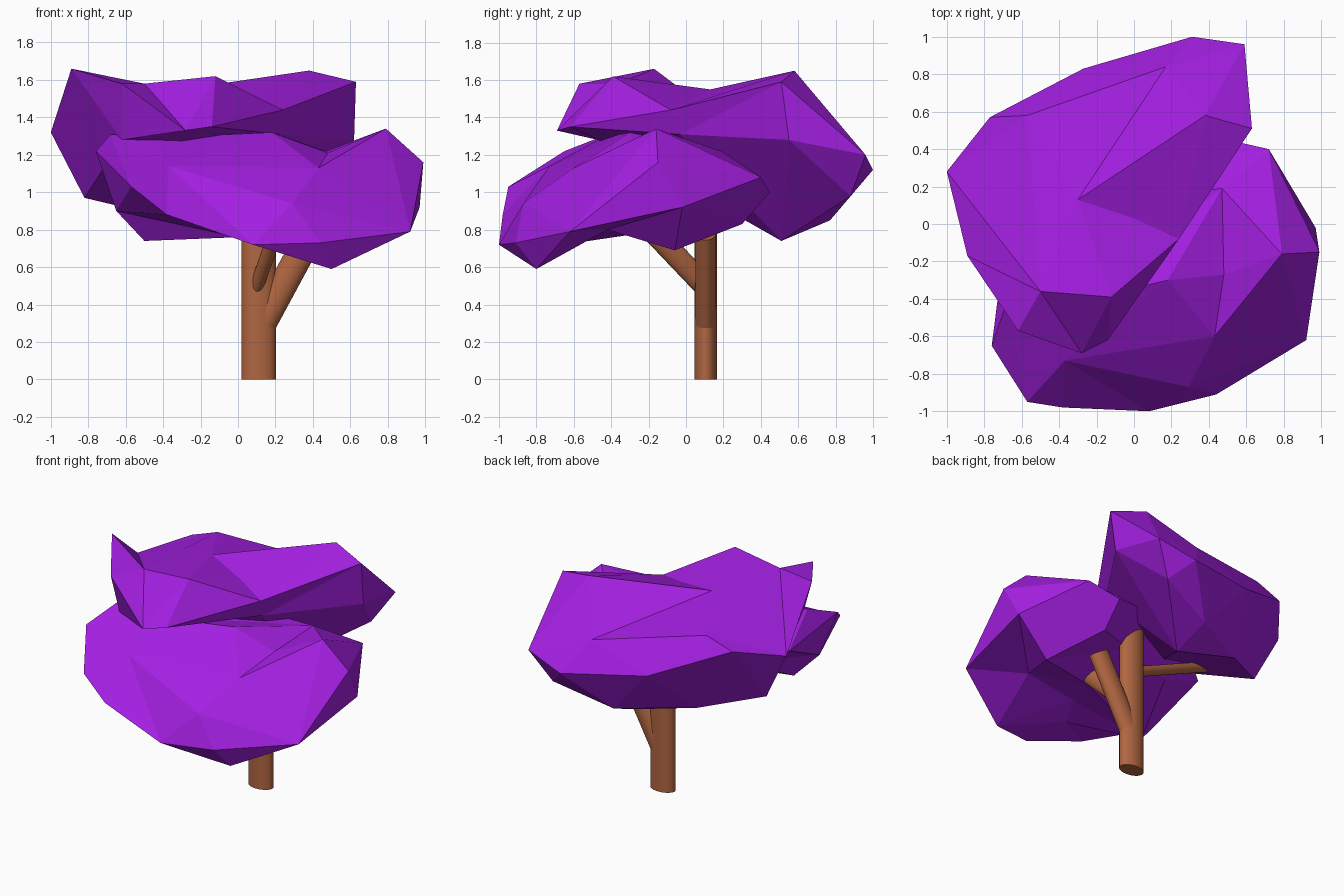
import bpy, bmesh, math
from mathutils import Vector

default_cube = bpy.data.objects.get("Cube")
if default_cube:
    bpy.data.objects.remove(default_cube, do_unlink=True)


def make_material(name, color):
    material = bpy.data.materials.new(name)
    material.use_nodes = True
    material.diffuse_color = color
    shader = next(n for n in material.node_tree.nodes if n.type == 'BSDF_PRINCIPLED')
    shader.inputs["Base Color"].default_value = color
    shader.inputs["Roughness"].default_value = 0.8
    return material


purple = make_material("purple leaves", (0.37, 0.014, 0.76, 1))
brown = make_material("brown bark", (0.43, 0.132, 0.053, 1))


def foliage(name, centre, rim, top, underside):
    """Faceted clump: a plan outline, closed by a surface above and one below.

    Corners are laid out on a ball (rim on its equator) to find the facets,
    then moved to their real places."""
    centre = Vector(centre)
    outline = [Vector(c[:2]) - centre for c in rim]
    edges = [(a, b - a) for a, b in zip(outline, outline[1:] + outline[:1])]
    bm = bmesh.new()
    home = {}
    for corners, side in ((rim, 0), (top, 1), (underside, -1)):
        for corner in corners:
            plan = Vector(corner[:2]) - centre
            # Share of the way from the centre to the outline
            reach = max(plan.cross(e) / a.cross(e) for a, e in edges)
            reach = min(reach, 0.97) if side else 1
            flat = plan.normalized() * reach
            height = side * math.sqrt(1 - reach * reach)
            home[bm.verts.new((flat.x, flat.y, height))] = Vector(corner)
    bmesh.ops.convex_hull(bm, input=list(bm.verts))
    for vert, corner in home.items():
        vert.co = corner
    bmesh.ops.recalc_face_normals(bm, faces=list(bm.faces))
    mesh = bpy.data.meshes.new(name)
    bm.to_mesh(mesh)
    bm.free()
    mesh.materials.append(purple)
    clump = bpy.data.objects.new(name, mesh)
    bpy.context.collection.objects.link(clump)


def limb(name, start, end, width, depth):
    """Smooth oval cylinder between two points."""
    start, end = Vector(start), Vector(end)
    axis = end - start
    bpy.ops.mesh.primitive_cylinder_add(vertices=32, radius=1, depth=1)
    obj = bpy.context.object
    obj.name = name
    # Oval section keeps its width along x and its depth across it
    forward = axis.normalized()
    side = Vector((1, 0, 0))
    side = (side - forward * side.dot(forward)).normalized()
    across = forward.cross(side)
    for vert in obj.data.vertices:
        x, y, z = vert.co
        vert.co = (start + end) / 2 + side * x * width + across * y * depth + axis * z
    obj.data.materials.append(brown)
    bpy.ops.object.shade_smooth_by_angle(angle=math.radians(40))


# Trunk and branches
limb("trunk", (.11, .105, 0), (.11, .105, 1.12), .092, .06)
limb("left_branch", (.12, .105, .28), (.39, .105, .78), .075, .055)
limb("front_branch", (.1, .1, .5), (.25, -.3, .92), .036, .06)
limb("right_branch", (.1, .1, .75), (-.65, -.02, 1.12), .035, .035)

# Rear clump
foliage(
    "upper_foliage", (-.1, .2),
    rim=[(-1, .28, 1.32), (-.89, -.17, 1.66), (-.62, -.57, 1.58), (-.28, -.69, 1.33),
         (-.14, -.62, 1.35), (.24, -.08, 1.44), (.63, .51, 1.59), (.59, .96, 1.2),
         (.31, 1, 1.12), (-.27, .83, 1.19), (-.77, .57, 1.4)],
    top=[(.38, .58, 1.65), (.17, .84, 1.34), (-.57, .58, 1.47), (-.3, .13, 1.55),
         (0, .03, 1.49), (-.12, -.39, 1.62), (-.5, -.36, 1.58)],
    underside=[(.06, .51, .74), (.04, .77, .85), (.45, .88, .98), (.62, .55, 1.28),
               (.22, -.03, 1.31), (-.44, .5, .88), (-.82, .25, .97),
               (-.45, -.3, 1.2), (-.62, -.47, 1.28)])

# Front clump
foliage(
    "lower_foliage", (.1, -.3),
    rim=[(.99, -.15, 1.16), (.72, .4, 1.08), (.5, .45, 1), (-.3, .1, 1.26),
         (-.7, -.18, 1.1), (-.76, -.65, 1.22), (-.57, -.95, 1.03), (-.38, -.98, .88),
         (.08, -1, .72), (.44, -.91, .73), (.92, -.62, .79)],
    top=[(.79, -.16, 1.34), (.48, -.27, 1.21), (.47, .19, 1.22), (.43, -.6, 1.13),
         (.29, -.87, .94), (-.37, -.73, 1.14), (-.45, -.45, 1.29), (-.68, -.42, 1.31),
         (.18, -.3, 1.32)],
    underside=[(.5, -.8, .59), (.97, -.02, .92), (.7, -.06, .69), (.55, -.42, .8),
               (0, -.7, .76), (.1, -.5, .8), (.2, -.25, .78), (.5, .3, .83),
               (.1, .05, .95), (-.35, -.1, .95), (-.5, -.52, .74), (-.65, -.6, .9)])
